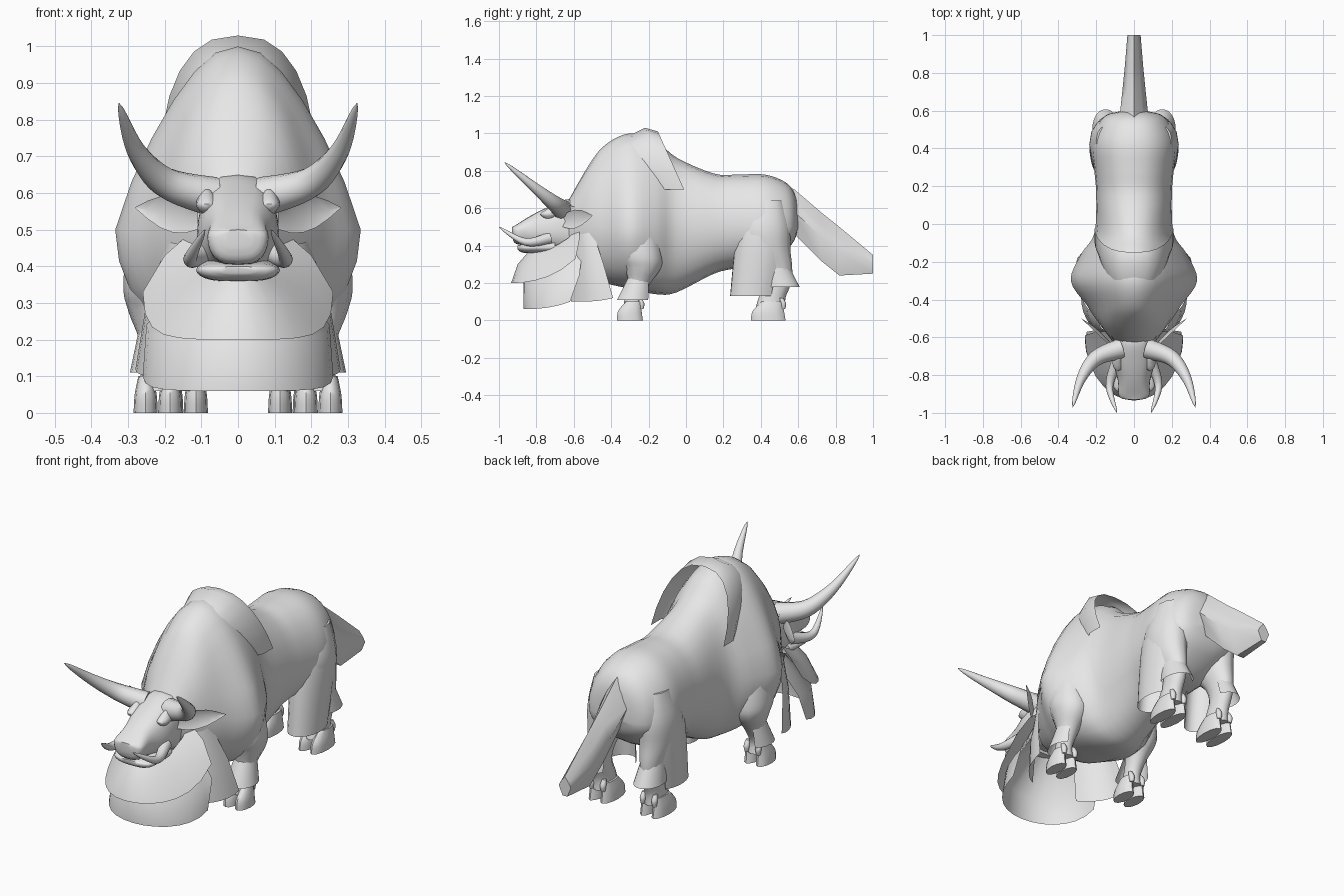
import bpy
import bmesh
from math import sin, cos, pi, radians, copysign
from mathutils import Vector

default = bpy.data.objects.get("Cube")
if default:
    bpy.data.objects.remove(default, do_unlink=True)

GREY = (.8, .8, .8, 1)
hide = bpy.data.materials.new("pale grey hide")
hide.use_nodes = True
hide.diffuse_color = GREY
for node in hide.node_tree.nodes:
    if node.type == 'BSDF_PRINCIPLED':
        node.inputs["Base Color"].default_value = GREY


def spline(rows, steps=4):
    """Smoothly interpolate tuples of any length."""
    out = []
    last = len(rows) - 1
    for i in range(last):
        before, start = Vector(rows[max(i - 1, 0)]), Vector(rows[i])
        end, after = Vector(rows[i + 1]), Vector(rows[min(i + 2, last)])
        leave, arrive = (end - before) / 2, (after - start) / 2
        for step in range(steps):
            t = step / steps
            ease = t * t * (3 - 2 * t)
            out.append(start.lerp(end, ease) + leave * t * (1 - t) ** 2
                       - arrive * t * t * (1 - t))
    return out + [Vector(rows[last])]


def loft(name, rings, closed=True, mirror=False):
    """Bridge equal rings of points into one surface."""
    bm = bmesh.new()
    grid = [[bm.verts.new(point) for point in ring] for ring in rings]
    count = len(grid[0])
    for lower, upper in zip(grid, grid[1:]):
        for j in range(count if closed else count - 1):
            k = (j + 1) % count
            bm.faces.new((lower[j], lower[k], upper[k], upper[j]))
    if closed:
        bm.faces.new(grid[0])
        bm.faces.new(grid[-1])
    bmesh.ops.recalc_face_normals(bm, faces=bm.faces)
    mesh = bpy.data.meshes.new(name)
    bm.to_mesh(mesh)
    bm.free()
    mesh.materials.append(hide)
    for face in mesh.polygons:
        face.use_smooth = True
    mesh.set_sharp_from_angle(angle=radians(50))
    obj = bpy.data.objects.new(name, mesh)
    bpy.context.collection.objects.link(obj)
    if mirror:
        obj.modifiers.new("Mirror", 'MIRROR')


def trunk(name, middle, power, sections, sides=24):
    """Loft along y from (y, bottom, top, half width), narrowing into the hump."""
    rings = []
    for y, low, high, width in spline(sections):
        pinch = max(0, high - .8) * 2
        ring = []
        for i in range(sides):
            angle = 2 * pi * i / sides
            c, s = cos(angle), sin(angle)
            x = width * abs(c) ** power * (1 - pinch * max(0, s))
            z = middle + s * abs((high if s > 0 else low) - middle)
            ring.append((copysign(x, c), y, z))
        rings.append(ring)
    loft(name, rings)


def limb(name, x, stretch, sections, start=0, sweep=360, sides=12):
    """Loft along z from (y, z, radius); a partial sweep makes an open flap."""
    full = sweep == 360
    angles = [radians(start + sweep * i / (sides if full else sides - 1))
              for i in range(sides)]
    rings = [[(x + r * cos(a), y + r * stretch * sin(a), z) for a in angles]
             for y, z, r in spline(sections)]
    loft(name, rings, closed=full, mirror=True)


def horn(name, radius, path, sides=12):
    """Tube that tapers to a point along a curved path."""
    points = spline(path, 6)
    last = len(points) - 1
    rings = []
    for i, here in enumerate(points):
        along = points[min(i + 1, last)] - points[max(i - 1, 0)]
        u = along.cross(Vector((0, 0, 1))).normalized()
        v = along.cross(u).normalized()
        r = max(.001, radius * (1 - i / last) ** .7)
        rings.append([here + r * (u * cos(2 * pi * k / sides) + v * sin(2 * pi * k / sides))
                      for k in range(sides)])
    loft(name, rings, mirror=True)


def apron(name, lift, rows, start=0, count=8):
    """Rounded hair curtain from (half width, back y, front y, z), raised at the sides."""
    rings = []
    for width, back, front, z in rows:
        ring = []
        for i in range(count):
            t = i / (count - 1)
            angle = radians(start + (90 - start) * t)
            ring.append((width * sin(angle), back + (front - back) * cos(angle),
                         z + lift * t ** 4))
        rings.append(ring)
    loft(name, rings, closed=False, mirror=True)


def leaf(name, root, tip, width, count=6):
    """Cupped pointed blade from root to tip."""
    root, tip = Vector(root), Vector(tip)
    rows = []
    for side in (1, 0, -1):
        row = []
        for i in range(count):
            t = i / (count - 1)
            spread = width * sin(pi * (.2 + .79 * t))
            cup = 0 if side else spread / 2
            row.append(root.lerp(tip, t) + Vector((0, cup, side * spread)))
        rows.append(row)
    loft(name, rows, closed=False, mirror=True)


# Humped body
trunk("body", .5, .9, [
    (-.64, .34, .62, .1), (-.52, .25, .83, .19), (-.43, .2, .94, .25),
    (-.3, .17, 1, .335), (-.16, .14, .96, .28), (-.05, .15, .87, .21),
    (.15, .25, .785, .2), (.28, .28, .78, .21), (.42, .3, .78, .225),
    (.53, .37, .74, .19), (.58, .43, .68, .14), (.6, .5, .6, .05)])

# Skull, muzzle, jaw and face bumps
trunk("head", .48, .65, [
    (-.54, .36, .62, .1), (-.62, .36, .65, .11), (-.73, .38, .61, .11), (-.83, .4, .56, .085),
    (-.91, .41, .51, .08), (-.93, .45, .5, .04)])
trunk("lower_jaw", .39, .65, [(-.7, .36, .43, .11), (-.86, .36, .41, .11), (-.9, .38, .4, .05)])
limb("brow_ridge", .085, 1.6, [(-.73, .54, .01), (-.73, .57, .03), (-.7, .61, .01)])
limb("nostril_bulge", .04, 1, [(-.89, .45, .01), (-.89, .48, .03), (-.88, .51, .01)])

# Horns and tusks
horn("horn", .055, [(.07, -.66, .59), (.2, -.71, .63), (.28, -.82, .72), (.325, -.97, .845)])
horn("tusk", .032, [(.09, -.73, .44), (.13, -.86, .42), (.09, -1, .5)])

# Ears and cheek hair
leaf("ear", (.11, -.66, .53), (.28, -.5, .56), .05)
leaf("brow_hair", (.08, -.68, .58), (.21, -.39, .48), .06)

# Layered beard, from the chin back to the neck
apron("upper_beard", .13, [(.12, -.57, -.84, .37), (.2, -.57, -.9, .3), (.26, -.59, -.935, .2)])
apron("lower_beard", .04, [(.13, -.55, -.74, .36), (.25, -.57, -.87, .2), (.26, -.62, -.87, .06)])
apron("neck_mane", .02, [(.19, -.5, -.62, .46), (.25, -.44, -.64, .28), (.28, -.39, -.65, .1)],
      start=30)

# Mantle standing off the back of the hump
arches = []
for front, sweep, width, top in ((-.34, .2, .18, .97), (-.22, .13, .21, 1.03),
                                 (-.15, .14, .21, 1.01)):
    arch = []
    for i in range(7):
        c, s = cos(pi / 2 * i / 6), sin(pi / 2 * i / 6)
        arch.append((width * s ** .8, front + sweep * (1 - c), .7 + (top - .7) * c))
    arches.append(arch)
loft("mantle", arches, closed=False, mirror=True)

# Front legs with hair cuffs
limb("front_leg", .22, 1.2, [
    (-.25, .56, .07), (-.24, .36, .093), (-.23, .28, .08), (-.25, .2, .05),
    (-.28, .12, .04), (-.28, .06, .045)])
limb("front_cuff", .22, 1.2, [(-.25, .23, .05), (-.28, .11, .075)], start=-160, sweep=220)

# Hind legs with thigh skirts and hock cuffs
limb("hind_leg", .15, 1.6, [
    (.44, .64, .05), (.42, .5, .085), (.43, .38, .08), (.48, .28, .055),
    (.49, .2, .045), (.46, .12, .045), (.45, .06, .05)])
limb("thigh_skirt", .15, 1.6, [(.4, .58, .06), (.4, .42, .085), (.36, .13, .078)],
     start=-150, sweep=200)
limb("hock_cuff", .15, 1.4, [(.48, .28, .055), (.51, .18, .07)], start=-40, sweep=190)

# Cloven hooves and dewclaws
for label, x, y, stretch in (("front", .22, -.3, 2.1), ("hind", .15, .44, 2.8)):
    heel = y + .025 * stretch
    for side, toe_x in (("inner", x - .035), ("outer", x + .032)):
        limb(f"{label}_{side}_toe", toe_x, stretch,
             [(y + .02, .1, .02), (y, .05, .03), (y, 0, .033)])
        limb(f"{label}_{side}_dewclaw", toe_x, 1,
             [(heel, .12, .01), (heel + .01, .09, .015), (heel + .01, .06, .01)])

# Tail: ridged blade hanging behind the rump
blade = []
for y, top, low, width in ((.42, .77, .6, .05), (.58, .7, .46, .075), (.72, .58, .32, .06),
                           (.82, .5, .24, .05), (1, .35, .25, .035)):
    middle = (top + low) / 2
    shoulder = (top + middle) / 2
    blade.append([(0, y, top), (width * .6, y, shoulder), (width, y, middle),
                  (width * .4, y, low), (-width * .4, y, low), (-width, y, middle),
                  (-width * .6, y, shoulder)])
loft("tail", blade)
